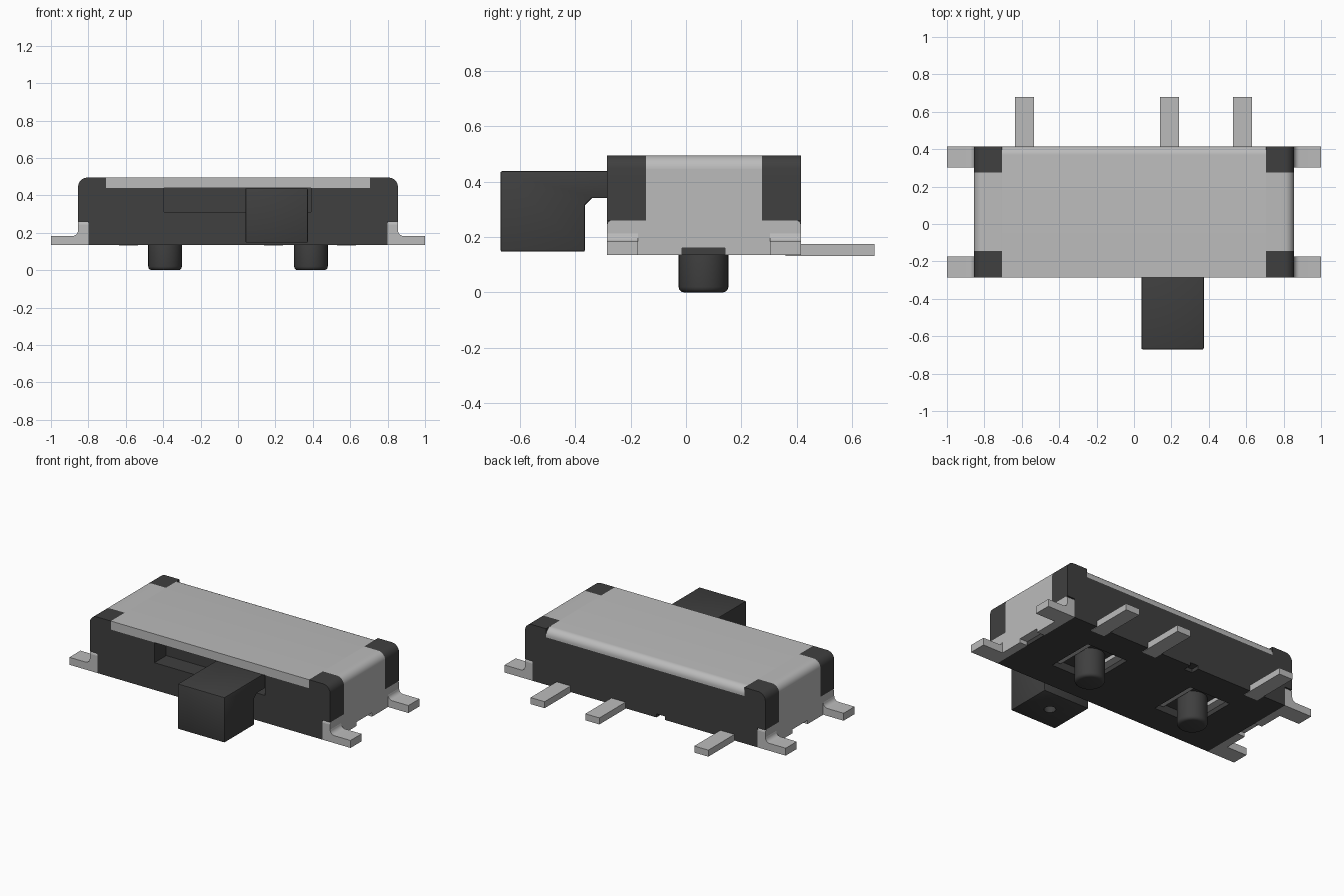
import bpy, bmesh, math
from mathutils import Vector

old = bpy.data.objects.get("Cube")
if old:
    bpy.data.objects.remove(old, do_unlink=True)


def material(name, rgb, rough, metallic=0.0):
    m = bpy.data.materials.new(name)
    m.use_nodes = True
    m.diffuse_color = (*rgb, 1)
    shader = next(n for n in m.node_tree.nodes if n.type == 'BSDF_PRINCIPLED')
    shader.inputs["Base Color"].default_value = (*rgb, 1)
    shader.inputs["Roughness"].default_value = rough
    shader.inputs["Metallic"].default_value = metallic
    return m


METAL = material("light_grey_metal", (0.50, 0.50, 0.50), 0.5)
PLASTIC = material("dark_grey_plastic", (0.05, 0.05, 0.05), 0.6)


def finish(bm, name, mat):
    bmesh.ops.recalc_face_normals(bm, faces=bm.faces)
    me = bpy.data.meshes.new(name)
    bm.to_mesh(me)
    bm.free()
    ob = bpy.data.objects.new(name, me)
    bpy.context.collection.objects.link(ob)
    me.materials.append(mat)
    return ob


def prism(name, pts, axis, lo, hi, mat):
    """Extrude an outline: axis 'y' takes (x, z) points, axis 'x' takes (y, z)."""
    bm = bmesh.new()
    place = (lambda a, b: (lo, a, b)) if axis == 'x' else (lambda a, b: (a, lo, b))
    face = bm.faces.new([bm.verts.new(place(*p)) for p in pts])
    res = bmesh.ops.extrude_face_region(bm, geom=[face])
    step = Vector((hi - lo, 0, 0)) if axis == 'x' else Vector((0, hi - lo, 0))
    bmesh.ops.translate(bm, vec=step,
                        verts=[v for v in res["geom"] if isinstance(v, bmesh.types.BMVert)])
    return finish(bm, name, mat)


def box(name, x, y, z, mat):
    return prism(name, [(x[0], z[0]), (x[1], z[0]), (x[1], z[1]), (x[0], z[1])],
                 'y', y[0], y[1], mat)


def cylinder(name, r, centre, z0, z1, mat):
    bm = bmesh.new()
    bmesh.ops.create_cone(bm, cap_ends=True, segments=32, radius1=r, radius2=r, depth=z1 - z0)
    bmesh.ops.translate(bm, vec=(centre[0], centre[1], (z0 + z1) / 2), verts=bm.verts)
    return finish(bm, name, mat)


def arc(cx, cz, r, a0, a1, n=8):
    return [(cx + r * math.cos(math.radians(a0 + (a1 - a0) * i / n)),
             cz + r * math.sin(math.radians(a0 + (a1 - a0) * i / n))) for i in range(n + 1)]


def apply_modifier(ob, mod):
    bpy.context.view_layer.objects.active = ob
    bpy.ops.object.modifier_apply(modifier=mod.name)


def cut(ob, cutter):
    cutter.hide_render = True
    mod = ob.modifiers.new("cut", 'BOOLEAN')
    mod.operation, mod.object, mod.solver = 'DIFFERENCE', cutter, 'EXACT'
    apply_modifier(ob, mod)
    bpy.data.objects.remove(cutter, do_unlink=True)


def bevel(ob, width, segments=2):
    mod = ob.modifiers.new("bevel", 'BEVEL')
    mod.width, mod.segments, mod.limit_method = width, segments, 'ANGLE'
    mod.angle_limit = math.radians(50)
    apply_modifier(ob, mod)


def smooth(ob):
    bpy.ops.object.select_all(action='DESELECT')
    ob.select_set(True)
    bpy.context.view_layer.objects.active = ob
    bpy.ops.object.shade_smooth_by_angle(angle=math.radians(35))


FRONT, BACK, BASE, TOP = -0.285, 0.415, 0.135, 0.495
INNER_F, INNER_B = -0.145, 0.275
PEG_Y = 0.063

# Housing: front and back slabs carry the raised corners, a core joins them
half = [(0.80, BASE), (0.80, 0.26), (0.855, 0.26)] + arc(0.805, 0.445, 0.05, 0, 90) \
    + [(0.705, TOP), (0.705, 0.44)]
outline = half + [(-x, z) for x, z in reversed(half)]
front_wall = prism("housing_front", outline, 'y', FRONT, INNER_F, PLASTIC)
back_wall = prism("housing_back", outline, 'y', INNER_B, BACK, PLASTIC)
core = box("housing_core", (-0.80, 0.80), (INNER_F, INNER_B), (BASE, 0.44), PLASTIC)

# Slider window, back notch and peg slots
cut(front_wall, box("window_cutter", (-0.395, 0.39), (-0.4, -0.165), (0.31, 0.4395), PLASTIC))
cut(back_wall, box("notch_cutter", (-0.14, -0.08), (0.36, 0.5), (0.1, 0.158), PLASTIC))
for x in (-0.39, 0.39):
    cut(core, box("slot_cutter", (x - 0.15, x + 0.15), (PEG_Y - 0.16, PEG_Y + 0.16),
                  (0.1, 0.185), PLASTIC))
for ob in (front_wall, back_wall):
    smooth(ob)

# Cover top with a rounded rear edge
top = [(FRONT, 0.44), (BACK, 0.44)] + arc(BACK - 0.045, TOP - 0.045, 0.045, 0, 90) + [(FRONT, TOP)]
smooth(prism("cover_top", top, 'x', -0.705, 0.705, METAL))

# Cover sides: rounded shoulder, notched side panel and bent solder feet
panel = [(FRONT, BASE), (-0.015, BASE), (-0.015, 0.16), (0.14, 0.16), (0.14, BASE), (BACK, BASE)]
panel += arc(BACK - 0.015, 0.245, 0.015, 0, 90, 3) + [(INNER_B, 0.26), (INNER_B, 0.445),
                                                   (INNER_F, 0.445), (INNER_F, 0.26)]
panel += arc(FRONT + 0.015, 0.245, 0.015, 90, 180, 3)
shoulder = [(0.705, 0.44), (0.80, 0.44), (0.80, 0.43), (0.855, 0.43)] \
    + arc(0.805, 0.445, 0.05, 0, 90) + [(0.705, TOP)]
foot = [(0.85, BASE), (1.0, BASE), (1.0, 0.183)] + arc(0.885, 0.213, 0.03, 270, 180, 6) \
    + [(0.85, 0.22)]
for side, s in (("left", 1), ("right", -1)):
    prism(side + "_cover_panel", panel, 'x', s * 0.80, s * 0.855, METAL)
    smooth(prism(side + "_cover_shoulder", [(s * x, z) for x, z in shoulder],
                 'y', INNER_F, INNER_B, METAL))
    for end, y0, y1 in (("front", FRONT, -0.173), ("back", 0.303, BACK)):
        smooth(prism(f"{side}_{end}_foot", [(s * x, z) for x, z in foot], 'y', y0, y1, METAL))

# Rear terminal pins
for i, x in enumerate((-0.585, 0.19, 0.58)):
    box(f"terminal_pin_{i + 1}", (x - 0.05, x + 0.05), (0.36, 0.68), (0.132, 0.174), METAL)

# Locating pegs with contact strips in their slots
for side, x in (("left", 0.39), ("right", -0.39)):
    peg = cylinder(side + "_peg", 0.09, (x, PEG_Y), 0.0, 0.20, PLASTIC)
    bevel(peg, 0.02, 3)
    smooth(peg)
    for k in (-1, 1):
        box(f"{side}_contact_strip", (x + k * 0.12 - 0.025, x + k * 0.12 + 0.025),
            (PEG_Y - 0.15, PEG_Y + 0.15), (0.16, 0.19), METAL)

# Slider knob: hanging block on a neck, with a small hole underneath
knob_profile = [(-0.67, 0.147), (-0.365, 0.147), (-0.365, 0.315), (-0.34, 0.34),
                (-0.16, 0.34), (-0.16, 0.438), (-0.67, 0.438)]
knob = prism("slider_knob", knob_profile, 'x', 0.04, 0.373, PLASTIC)
bevel(knob, 0.006, 2)
cut(knob, cylinder("hole_cutter", 0.035, (0.206, -0.517), 0.1, 0.24, PLASTIC))
smooth(knob)
